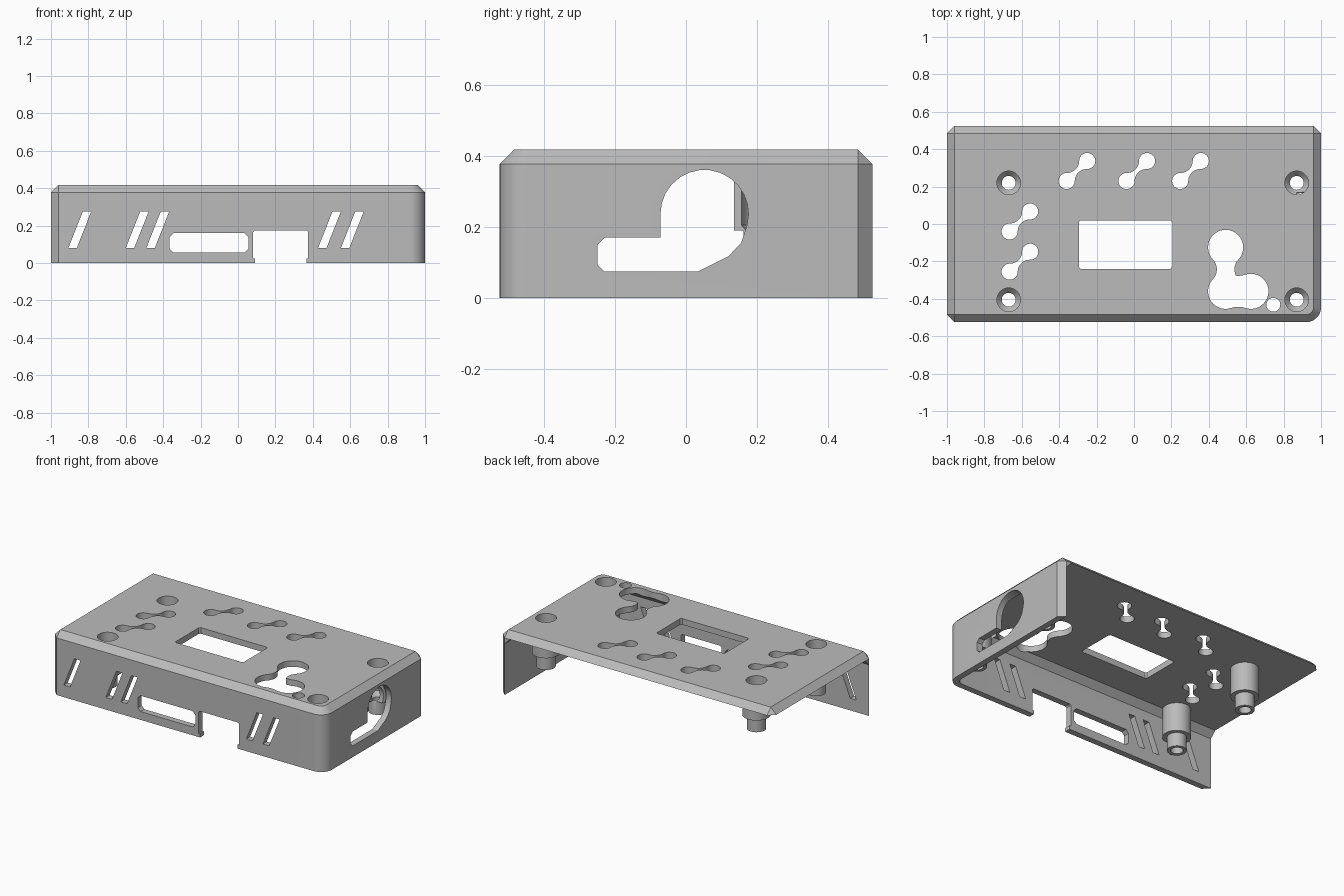
import bpy, bmesh, math
from mathutils import Vector

if bpy.data.objects.get("Cube"):
    bpy.data.objects.remove(bpy.data.objects["Cube"], do_unlink=True)

grey = bpy.data.materials.new("plain grey")
grey.use_nodes = True
colour = (0.5, 0.5, 0.5, 1)
grey.diffuse_color = colour
grey.node_tree.nodes["Principled BSDF"].inputs["Base Color"].default_value = colour


def make(name, bm):
    bmesh.ops.recalc_face_normals(bm, faces=bm.faces)
    mesh = bpy.data.meshes.new(name)
    bm.to_mesh(mesh)
    bm.free()
    ob = bpy.data.objects.new(name, mesh)
    mesh.materials.append(grey)
    bpy.context.collection.objects.link(ob)
    return ob


def hull(name, points):
    bm = bmesh.new()
    for p in points:
        bm.verts.new(p)
    res = bmesh.ops.convex_hull(bm, input=bm.verts)
    loose = [v for v in bm.verts if not v.link_faces]
    bmesh.ops.delete(bm, geom=loose, context='VERTS')
    bmesh.ops.dissolve_limit(bm, angle_limit=0.01, verts=bm.verts, edges=bm.edges)
    return make(name, bm)


def prism(name, outline, axis, lo, hi):
    place = {'x': lambda a, b, h: (h, a, b),
             'y': lambda a, b, h: (a, h, b),
             'z': lambda a, b, h: (a, b, h)}[axis]
    bm = bmesh.new()
    rings = [[bm.verts.new(place(a, b, h)) for a, b in outline] for h in (lo, hi)]
    n = len(outline)
    for ring in rings:
        bm.faces.new(ring)
    for i in range(n):
        j = (i + 1) % n
        bm.faces.new((rings[0][i], rings[0][j], rings[1][j], rings[1][i]))
    return make(name, bm)


def arc(cx, cy, r, start, end, n=12):
    angles = [math.radians(start + (end - start) * i / n) for i in range(n + 1)]
    return [(cx + r * math.cos(a), cy + r * math.sin(a)) for a in angles]


def circle(cx, cy, r, n=32):
    return arc(cx, cy, r, 0, 360, n)[:-1]


def box_outline(x0, x1, y0, y1, c):
    return [(x0 + c, y0), (x1 - c, y0), (x1, y0 + c), (x1, y1 - c),
            (x1 - c, y1), (x0 + c, y1), (x0, y1 - c), (x0, y0 + c)]


def dumbbell(p, q, r, waist):
    """Two round ends joined by a neck with concave, tangent sides."""
    p, q = Vector(p), Vector(q)
    d, k = (q - p).length / 2, r - waist
    h = (d * d - k * k) / (2 * k)
    tilt = math.degrees(math.atan2(h, d))
    half = arc(d, 0, r, tilt - 180, 180 - tilt, 24)
    neck = arc(0, h, h - waist, -tilt, tilt - 180, 12)[1:-1]
    loop = half + neck
    loop += [(-x, -y) for x, y in loop]
    u = (q - p).normalized()
    mid = (p + q) / 2
    return [(mid.x + u.x * x - u.y * y, mid.y + u.y * x + u.x * y) for x, y in loop]


def cut(target, cutter, keep=False):
    mod = target.modifiers.new("cut", 'BOOLEAN')
    mod.operation, mod.solver, mod.object = 'DIFFERENCE', 'EXACT', cutter
    bpy.context.view_layer.objects.active = target
    bpy.ops.object.modifier_apply(modifier=mod.name)
    if not keep:
        bpy.data.objects.remove(cutter, do_unlink=True)


# Shell: bevelled block hollowed out, open at the back and one end
X, Y, Z, T = 1.0, 0.525, 0.418, 0.04
rim = [(-X + T, -Y), (-X, -Y + T), (-X, Y - T), (-X + T, Y), (X - T, Y), (X, Y - T)]
rim += arc(X - 0.08, -Y + 0.08, 0.08, -90, 0)
roof = [(-X + T, -Y + T), (-X + T, Y - T), (X - T, Y - T)]
roof += arc(X - 0.08, -Y + 0.08, T, -90, 0)
shell = hull("case_shell", [(x, y, z) for z in (0, Z - T) for x, y in rim]
             + [(x, y, Z) for x, y in roof])

inner = [(-2, -Y + T), (-2, 2), (X - T, 2)] + arc(X - 0.08, -Y + 0.08, T, -90, 0)
ceiling = [(-2, -Y + 2 * T), (-2, 2), (X - 2 * T, 2), (X - 2 * T, -Y + 2 * T)]
cut(shell, hull("hollow", [(x, y, z) for z in (-1, Z - 2 * T) for x, y in inner]
                + [(x, y, Z - T) for x, y in ceiling]))

# Roof openings
roof_holes = [box_outline(-0.295, 0.205, -0.24, 0.02, 0.01), circle(0.745, -0.432, 0.037)]
for x, y in [(-0.36, 0.23), (-0.04, 0.23), (0.247, 0.23), (-0.665, -0.04), (-0.665, -0.255)]:
    roof_holes.append(dumbbell((x, y), (x + 0.11, y + 0.107), 0.043, 0.011))
roof_holes.append(dumbbell((0.49, -0.125), (0.49, -0.36), 0.094, 0.047))
roof_holes.append(dumbbell((0.49, -0.36), (0.625, -0.36), 0.094, 0.083))
posts = [(x, y) for x in (-0.67, 0.87) for y in (0.22, -0.405)]
roof_holes += [circle(x, y, 0.063) for x, y in posts]
for outline in roof_holes:
    cut(shell, prism("roof_cutter", outline, 'z', 0.3, 1))

# Front wall: slanted vents, window and connector notch
front_holes = [[(x, 0.08), (x + 0.045, 0.08), (x + 0.122, 0.275), (x + 0.077, 0.275)]
               for x in (-0.907, -0.6, -0.49, 0.428, 0.55)]
front_holes.append(box_outline(-0.365, 0.055, 0.055, 0.16, 0.02))
front_holes.append([(0.09, -0.1), (0.365, -0.1), (0.365, 0.025), (0.375, 0.025), (0.375, 0.165),
                    (0.367, 0.173), (0.088, 0.173), (0.08, 0.165), (0.08, 0.025), (0.09, 0.025)])
for outline in front_holes:
    cut(shell, prism("front_cutter", outline, 'y', -1, -0.46))

# Side wall: round port with a slot leading into it
port = [(-0.23, 0.075), (0.035, 0.075), (0.12, 0.118), (0.155, 0.155)]
port += arc(0.052, 0.237, 0.124, -15, 180, 14)
port += [(-0.072, 0.17), (-0.23, 0.17), (-0.25, 0.15), (-0.25, 0.095)]
side_cutter = prism("side_cutter", port, 'x', 0.87, 1.2)
cut(shell, side_cutter, keep=True)

# Screw posts: stepped tubes with a deep counterbore
section = [(0.063, Z - T), (0.085, Z - T), (0.085, 0.19), (0.058, 0.19), (0.058, 0.1),
           (0.037, 0.1), (0.037, 0.175), (0.063, 0.205)]
parts = [shell]
for i, (px, py) in enumerate(posts):
    bm = bmesh.new()
    n = 32
    rings = [[bm.verts.new((x, y, z)) for x, y in circle(px, py, r, n)] for r, z in section]
    for a, b in zip(rings, rings[1:] + rings[:1]):
        for k in range(n):
            m = (k + 1) % n
            bm.faces.new((a[k], a[m], b[m], b[k]))
    post = make(f"screw_post_{i + 1}", bm)
    if px > 0 and py > 0:
        cut(post, side_cutter, keep=True)
    parts.append(post)
bpy.data.objects.remove(side_cutter, do_unlink=True)

# Smooth round surfaces, keep hard edges
bpy.ops.object.select_all(action='DESELECT')
for ob in parts:
    ob.select_set(True)
bpy.context.view_layer.objects.active = shell
bpy.ops.object.shade_smooth_by_angle(angle=math.radians(25))
